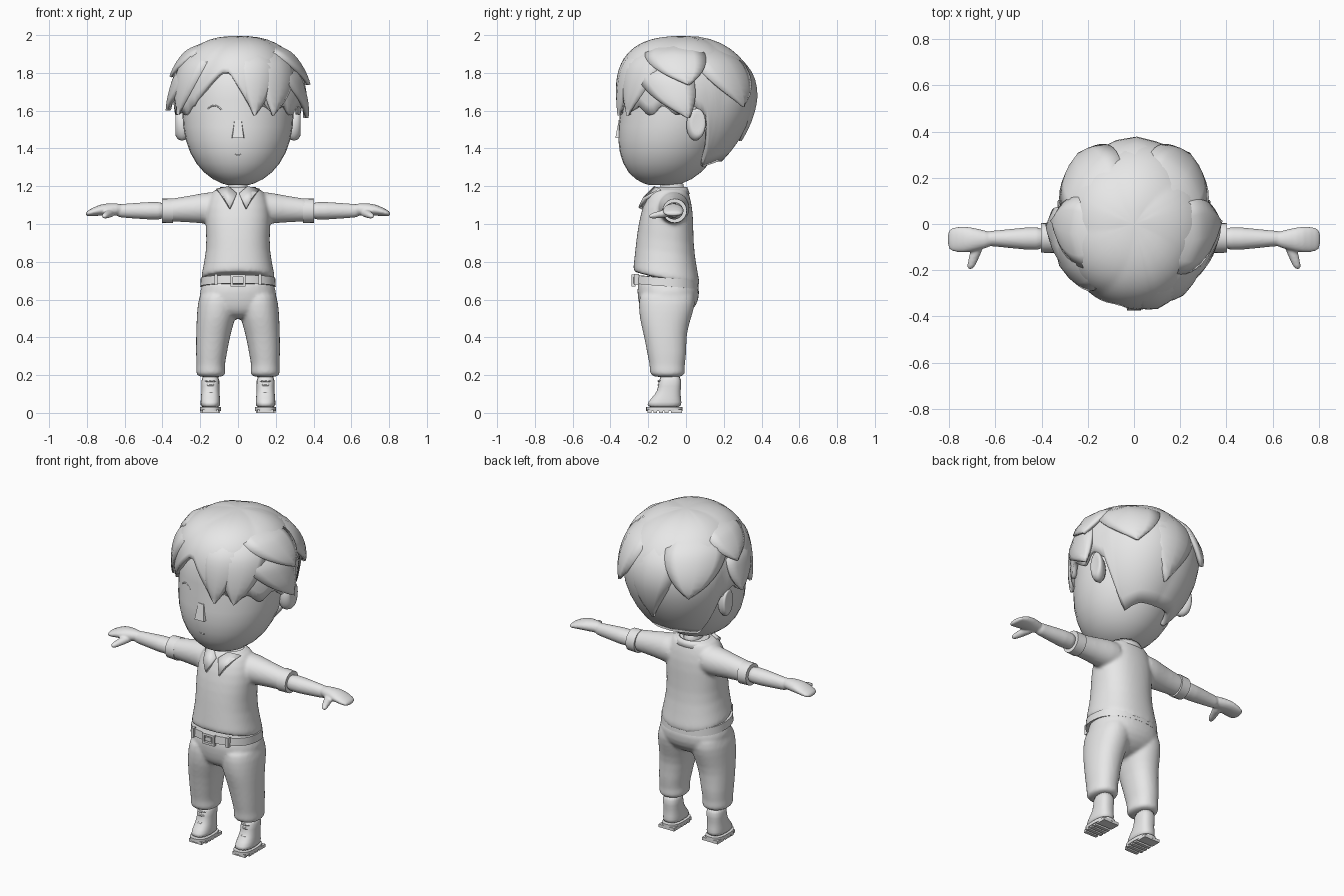
import bpy, bmesh, math
from mathutils import Vector

if "Cube" in bpy.data.objects:
    bpy.data.objects.remove(bpy.data.objects["Cube"])

grey = bpy.data.materials.new("plain_grey")
grey.diffuse_color = (0.8, 0.8, 0.8, 1)
grey.use_nodes = True
grey.node_tree.nodes["Principled BSDF"].inputs["Base Color"].default_value = grey.diffuse_color


def finish(name, bm, mirror=False, sub=0, solid=0, angle=40):
    bmesh.ops.recalc_face_normals(bm, faces=bm.faces[:])
    me = bpy.data.meshes.new(name)
    bm.to_mesh(me)
    bm.free()
    me.materials.append(grey)
    ob = bpy.data.objects.new(name, me)
    bpy.context.collection.objects.link(ob)
    bpy.ops.object.select_all(action='DESELECT')
    ob.select_set(True)
    bpy.context.view_layer.objects.active = ob
    if sub:
        bpy.ops.object.shade_smooth()
    else:
        bpy.ops.object.shade_smooth_by_angle(angle=math.radians(angle))
    if solid:
        m = ob.modifiers.new("thickness", 'SOLIDIFY')
        m.thickness, m.offset = solid, -1
    if mirror:
        ob.modifiers.new("mirror", 'MIRROR').use_mirror_merge = False
    if sub:
        m = ob.modifiers.new("smooth", 'SUBSURF')
        m.levels = m.render_levels = sub
    return ob


def fuse(name, parts, voxel, rounds):
    """Blend overlapping parts into one smooth skin."""
    bpy.ops.object.select_all(action='DESELECT')
    for ob in parts:
        ob.select_set(True)
    bpy.context.view_layer.objects.active = parts[0]
    bpy.ops.object.convert(target='MESH')
    bpy.ops.object.join()
    ob = bpy.context.view_layer.objects.active
    ob.name = name
    m = ob.modifiers.new("skin", 'REMESH')
    m.mode, m.voxel_size, m.use_smooth_shade = 'VOXEL', voxel, True
    m = ob.modifiers.new("blend", 'SMOOTH')
    m.factor, m.iterations = .5, rounds


def loft(name, rings, axis='z', n=20, p=2.0, tilt=0, tilt_pow=2, caps=True, **kw):
    """Rings of (x, y, z, radius_a, radius_b) across the given axis."""
    bm = bmesh.new()
    rows = []
    for i, (x, y, z, a, b) in enumerate(rings):
        row = []
        for k in range(n):
            c, s = math.cos(2 * math.pi * k / n), math.sin(2 * math.pi * k / n)
            u = math.copysign(abs(c) ** (2 / p), c) * a
            v = math.copysign(abs(s) ** (2 / p), s) * b
            t = -s * tilt * (i / (len(rings) - 1)) ** tilt_pow
            co = {'z': (x + u, y + v, z + t), 'x': (x, y + u, z + v), 'y': (x + u, y, z + v)}[axis]
            row.append(bm.verts.new(co))
        rows.append(row)
    for r0, r1 in zip(rows, rows[1:]):
        for k in range(n):
            bm.faces.new((r0[k], r0[(k + 1) % n], r1[(k + 1) % n], r1[k]))
    if caps:
        bm.faces.new(rows[0])
        bm.faces.new(rows[-1])
    return finish(name, bm, **kw)


def box(name, centre, size, **kw):
    bm = bmesh.new()
    bmesh.ops.create_cube(bm, size=1)
    for v in bm.verts:
        v.co = [c + u * s for c, u, s in zip(centre, v.co, size)]
    return finish(name, bm, **kw)


def tube(name, pts, r, mirror=False):
    cu = bpy.data.curves.new(name, 'CURVE')
    cu.dimensions, cu.bevel_depth, cu.bevel_resolution = '3D', r, 1
    cu.use_fill_caps = True
    sp = cu.splines.new('POLY')
    sp.points.add(len(pts) - 1)
    for q, co in zip(sp.points, pts):
        q.co = (*co, 1)
    cu.materials.append(grey)
    ob = bpy.data.objects.new(name, cu)
    bpy.context.collection.objects.link(ob)
    if mirror:
        ob.modifiers.new("mirror", 'MIRROR').use_mirror_merge = False


# Head: egg narrowing to the chin, given by a radius rule over height
def head_ring(z):
    d = (1.62 - z) / .42 if z < 1.62 else (z - 1.62) / .33
    r = (1 - d ** 2.4) ** .5
    return -.125 + .07 * min(1, (z - 1.2) / .4), .295 * r, .292 * r ** .85


loft("head", [(0, head_ring(z)[0], z, *head_ring(z)[1:])
              for z in [1.575 - .37 * math.cos(math.pi * (k + .15) / 16) for k in range(16)]], n=32)
loft("neck", [(0, -.07, 1.13, .055, .065), (0, -.07, 1.18, .048, .06), (0, -.08, 1.24, .06, .07)], sub=1)

# Ears
loft("ear", [(.25, .04, 1.515, .03, .06), (.30, .048, 1.52, .055, .092),
             (.335, .065, 1.54, .045, .08), (.33, .06, 1.535, .028, .05)], axis='x', n=14, mirror=True, sub=1)

# Nose: tapered wedge
bm = bmesh.new()
bmesh.ops.create_cube(bm, size=1)
for v in bm.verts:
    up, front = v.co.z > 0, v.co.y < 0
    w = (.024 if up else .04) * (.75 if front else 1)
    y = (-.356 if up else -.374) if front else -.32
    v.co = (math.copysign(w, v.co.x), y, 1.55 if up else 1.455)
finish("nose", bm)


# Closed eyelids and mouth, laid on the face
def face_line(name, cx, cz, w, h, r, mirror=False):
    pts = []
    for k in range(-4, 5):
        x, z = cx + w * k / 4, cz + h * (1 - (k / 4) ** 2)
        y, a, b = head_ring(z)
        pts.append((x, y - b * math.sqrt(1 - (x / a) ** 2) + .002, z))
    tube(name, pts, r, mirror)


face_line("eyelid", .125, 1.605, .038, .022, .004, True)
face_line("mouth", 0, 1.368, .016, -.003, .003)

# Hair surface: a lopsided dome shared by the cap and the locks
ZC = 1.68


def dome(phi, z, off=0):
    back = (1 - math.cos(phi)) / 2
    p = (2.7 - .7 * back) if z > ZC else 2 - .35 * back
    d = min(1, abs(z - ZC) / (.315 if z > ZC else .45))
    r = (1 - d ** p) ** (1 / p)
    x, y = r * math.sin(phi), -r * math.cos(phi)
    n = Vector((x, y, d if z > ZC else 0)).normalized()
    return Vector((x * .335, y * .36, z)) + n * off


# Ragged hairline: side and nape rule, with an arch and points over the forehead
fringe = [(-45, 1.63), (-25, 1.75), (-16, 1.80), (-8, 1.80), (6, 1.67), (15, 1.58), (22, 1.66), (32, 1.59), (45, 1.62)]


def hairline(deg):
    a = abs(deg)
    if a > 118:
        return 1.30 + .03 * min(1, (a - 118) / 30)
    if a > 108:
        return 1.58 - .028 * (a - 108)
    if a >= 45:
        return 1.60 + .025 * math.cos((a - 45) * math.pi / 12.6)
    for (d0, z0), (d1, z1) in zip(fringe, fringe[1:]):
        if d0 <= deg <= d1:
            return z0 + (z1 - z0) * (deg - d0) / (d1 - d0)


bm = bmesh.new()
N, R = 120, 14
top = bm.verts.new((0, 0, 1.995))
prev = None
for j in range(1, R + 1):
    row = []
    for k in range(N):
        deg = -180 + 360 * k / N
        ze = hairline(deg)
        th = math.acos((ze - ZC) / (.315 if ze > ZC else .45)) * j / R
        z = ZC + math.cos(th) * (.315 if th < math.pi / 2 else .45)
        lump = .012 * abs(math.sin(math.radians(deg) * 2.5 + j * .12)) * math.sin(th)
        row.append(bm.verts.new(dome(math.radians(deg), z, lump)))
    for k in range(N):
        m = (k + 1) % N
        bm.faces.new((top, row[k], row[m]) if prev is None else (prev[k], row[k], row[m], prev[m]))
    prev = row
finish("hair_cap", bm, solid=.025, angle=45)


# Layered hair locks: root angle and height, tip angle and height, half width, tip lift
def lock(name, a0, z0, a1, z1, width, lift):
    bm = bmesh.new()
    rows = []
    for i in range(15):
        t = i / 14
        a = a0 + (a1 - a0) * t ** 1.5
        z = z0 + (z1 - z0) * t ** 1.3
        w = width * (1 - t ** 2.6) + 1
        o = -.03 + .034 * min(1, t * 2.2) + (lift - .004) * t * t
        rows.append([bm.verts.new(dome(math.radians(a + w * u), z, o + .014 * (1 - abs(u) ** 1.5)))
                     for u in (-1, -.6, 0, .6, 1)])
    for r0, r1 in zip(rows, rows[1:]):
        for k in range(4):
            bm.faces.new((r0[k], r0[k + 1], r1[k + 1], r1[k]))
    finish("hair_" + name, bm, solid=.02, angle=50)


lock("fringe_centre", 22, 1.985, 15, 1.575, 22, .012)
lock("fringe_right", 48, 1.98, 33, 1.575, 26, .014)
lock("fringe_left", -56, 1.98, -64, 1.58, 28, .022)
lock("side_right_upper", 72, 1.98, 92, 1.73, 36, .038)
lock("side_right_lower", 62, 1.88, 92, 1.56, 28, .042)
lock("side_left_upper", -78, 1.98, -92, 1.77, 36, .024)
lock("side_left_lower", -70, 1.86, -90, 1.60, 28, .042)
lock("back_centre", 180, 1.98, 176, 1.44, 34, .006)
for side, s in (("left", -1), ("right", 1)):
    lock("back_" + side, 128 * s, 1.975, 141 * s, 1.62, 38, .034)

# Shirt: body with a hem that dips at the back, blended with the sleeves
shirt = [(1.195, -.085, .11, .088), (1.17, -.09, .14, .104), (1.09, -.097, .174, .135), (.97, -.108, .172, .148),
         (.86, -.112, .166, .156), (.71, -.103, .2, .18), (.703, -.103, .198, .178)]
body = loft("shirt_body", [(0, y, z, a, b) for z, y, a, b in shirt], n=24, p=2.3, sub=1, tilt=.048)
arm = dict(axis='x', mirror=True)
sleeve = loft("sleeve", [(x, -.065, z, a, b) for x, z, a, b in
                         ((.06, 1.085, .09, .09), (.16, 1.085, .086, .086), (.24, 1.08, .068, .073),
                          (.37, 1.073, .06, .06), (.385, 1.07, .058, .058))], sub=1, **arm)
fuse("shirt", [body, sleeve], .009, 8)
loft("collar_band", [(0, -.085, 1.16, .125, .105), (0, -.082, 1.197, .092, .088)], caps=False, solid=.012)

# Collar flaps
bm = bmesh.new()
bm.faces.new([bm.verts.new(c) for c in ((.008, -.205, 1.165), (.045, -.252, 1.09), (.075, -.228, 1.14),
                                        (.115, -.14, 1.187), (.05, -.168, 1.2))])
finish("collar_flap", bm, mirror=True, solid=.02)

# Cuffs and arms: each ring is (x, half depth, half height)
loft("sleeve_cuff", [(x, -.06, 1.07, r, r) for x, r in ((.345, .055), (.345, .066), (.403, .064), (.403, .045))], **arm)
forearm = loft("forearm", [(x, -.063, 1.07, a, b) for x, a, b in
                           ((.37, .05, .048), (.46, .052, .049), (.60, .033, .037), (.65, .035, .036))], sub=1, **arm)
hand = loft("hand", [(x, -.067, 1.077 - max(0, x - .725) * .3, a, b) for x, a, b in
                     ((.60, .03, .033), (.68, .048, .034), (.73, .06, .031), (.797, .054, .017), (.806, .03, .008))],
            n=16, sub=1, **arm)
thumb = loft("thumb", [(.665 + .045 * t, -.06 - .138 * t, 1.065 - .025 * t, r, r * .85)
                       for t, r in ((0, .034), (.5, .025), (.85, .021), (1, .01))], axis='y', n=10, mirror=True, sub=1)
fuse("arms_and_hands", [forearm, hand, thumb], .006, 4)

# Trousers: seat and legs blended
seat = loft("seat", [(0, y, z, a, b) for z, y, a, b in
                     ((.725, -.1, .185, .16), (.64, -.092, .206, .168), (.57, -.095, .205, .156),
                      (.52, -.11, .15, .12), (.495, -.115, .06, .06))], n=24, p=2.3, sub=1)
leg = [(.66, .10, -.098, .098, .15), (.58, .108, -.1, .107, .153), (.50, .116, -.11, .104, .138),
       (.42, .131, -.112, .092, .114), (.30, .142, -.1, .082, .104), (.25, .145, -.1, .074, .092),
       (.215, .144, -.098, .08, .096), (.186, .144, -.097, .074, .086)]
legs = loft("leg", [(x, y, z, a, b) for z, x, y, a, b in leg], p=2.2, mirror=True, sub=1)
fuse("trousers", [seat, legs], .009, 6)

# Belt, loops and buckle
loft("belt", [(0, -.107, z, a, a - .026) for z, a in ((.67, .18), (.67, .2), (.715, .197), (.715, .18))],
     n=40, p=2.3, tilt=.015, tilt_pow=0)
box("belt_loop", (.116, -.262, .705), (.016, .024, .058), mirror=True)
box("buckle_side", (.034, -.278, .70), (.014, .02, .064), mirror=True)
for nm, z in (("top", .7255), ("bottom", .6745)):
    box("buckle_" + nm, (0, -.278, z), (.082, .02, .013))
box("buckle_centre", (0, -.276, .70), (.036, .018, .024))

# Boots
boot = [(.025, -.115, .054, .094), (.055, -.115, .053, .092), (.10, -.095, .049, .066), (.135, -.086, .047, .06),
        (.21, -.083, .051, .062)]
loft("boot", [(.146, y, z, a, b) for z, y, a, b in boot], p=2.5, mirror=True, sub=1)
loft("boot_sole", [(.146, -.115, z, .056, .096) for z in (.01, .03)], p=2.7, n=28, mirror=True)
for i in range(4):
    box(f"boot_tread_{i}", (.146, -.193 + .03 * i, .009), (.104 if i else .084, .02, .018), mirror=True)
box("boot_heel", (.146, -.05, .009), (.104, .06, .018), mirror=True)
for i in range(5):
    y, z = -.146 - .022 * max(0, 1 - i / 2), .085 + .021 * i
    tube(f"boot_lace_{i}", [(.12, y + .012, z), (.135, y, z), (.157, y, z), (.172, y + .012, z)], .005, True)
